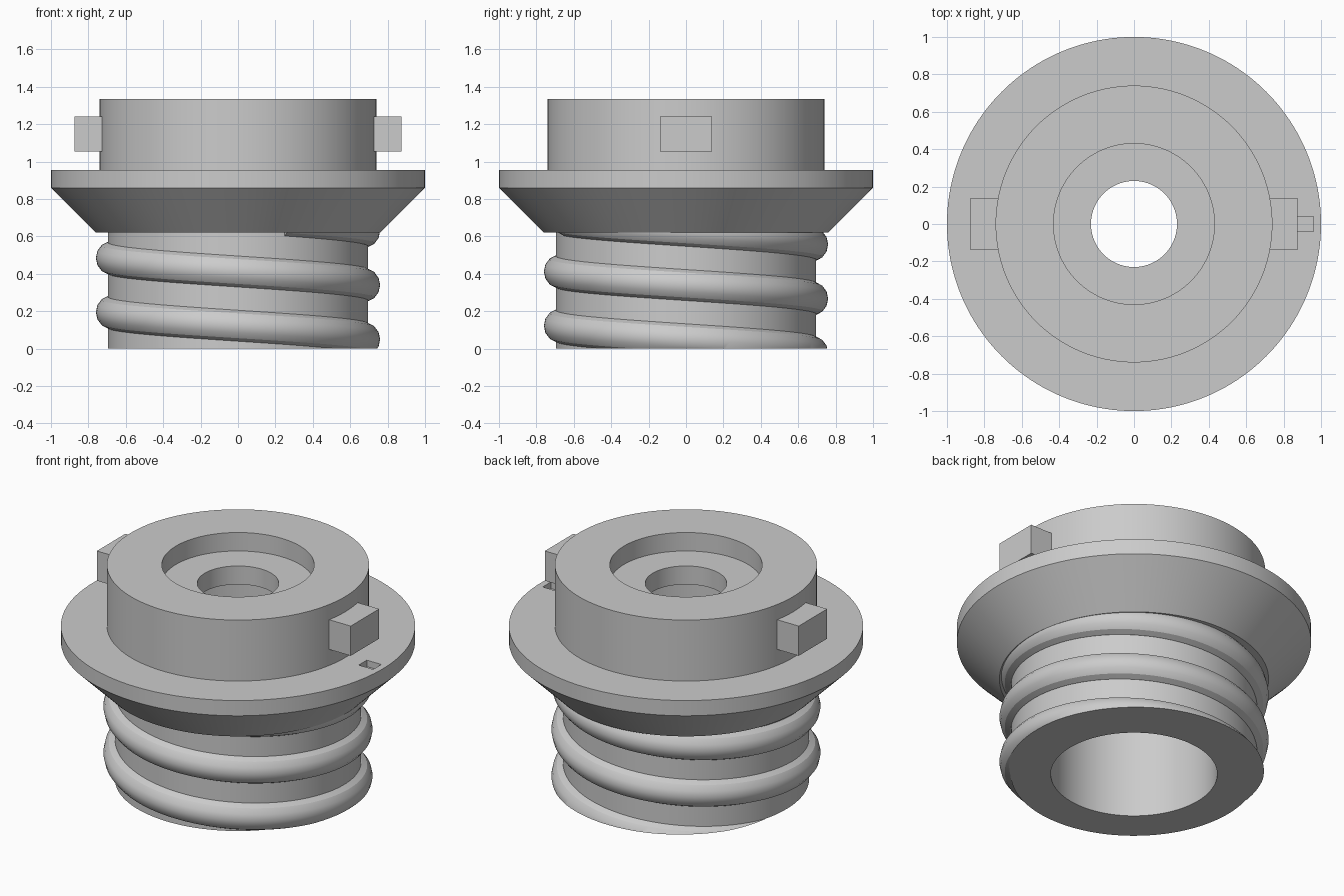
import bpy, bmesh
from math import cos, sin, pi, radians
from mathutils import Vector, Matrix

cube = bpy.data.objects.get("Cube")
if cube:
    bpy.data.objects.remove(cube, do_unlink=True)

grey = bpy.data.materials.new("light grey plastic")
grey.use_nodes = True
grey.diffuse_color = (0.6, 0.6, 0.6, 1)
grey.node_tree.nodes["Principled BSDF"].inputs["Base Color"].default_value = (0.6, 0.6, 0.6, 1)


def finish(name, bm, smooth=True):
    """Turn a bmesh into a named grey object."""
    bmesh.ops.recalc_face_normals(bm, faces=bm.faces)
    mesh = bpy.data.meshes.new(name)
    bm.to_mesh(mesh)
    bm.free()
    mesh.materials.append(grey)
    obj = bpy.data.objects.new(name, mesh)
    bpy.context.collection.objects.link(obj)
    bpy.ops.object.select_all(action='DESELECT')
    obj.select_set(True)
    bpy.context.view_layer.objects.active = obj
    if smooth:
        bpy.ops.object.shade_smooth_by_angle(angle=radians(25))
    return obj


def box(name, low, high):
    low, high = Vector(low), Vector(high)
    bm = bmesh.new()
    bmesh.ops.create_cube(bm, size=1, matrix=Matrix.Translation((low + high) / 2)
                          @ Matrix.Diagonal((high - low).to_4d()))
    return finish(name, bm, smooth=False)


def sweep(bm, rings, closed):
    """Skin a list of closed vertex loops."""
    n = len(rings[0])
    for i in range(len(rings) - (0 if closed else 1)):
        a, b = rings[i], rings[(i + 1) % len(rings)]
        for j in range(n):
            k = (j + 1) % n
            bm.faces.new((a[j], a[k], b[k], b[j]))


# Body: hollow neck, conical flange, cap with a recess and a through hole
profile = [(0.47, 0), (0.695, 0), (0.695, 0.62), (0.76, 0.62), (1, 0.86), (1, 0.955),
           (0.74, 0.955), (0.74, 1.335), (0.43, 1.335), (0.43, 1.22),
           (0.23, 1.22), (0.23, 1.105), (0.47, 1.105)]
SIDES = 160
bm = bmesh.new()
rings = []
for i in range(SIDES):
    t = 2 * pi * i / SIDES
    rings.append([bm.verts.new((r * cos(t), r * sin(t), z)) for r, z in profile])
sweep(bm, rings, closed=True)
body = finish("body", bm)

# Small slot cut into the flange beside the left lug
cutter = box("slot_cutter", (0.86, -0.04, 0.915), (0.96, 0.04, 1.0))
cutter.hide_render = True
cut = body.modifiers.new("slot", 'BOOLEAN')
cut.operation = 'DIFFERENCE'
cut.solver = 'EXACT'
cut.object = cutter
bpy.context.view_layer.objects.active = body
bpy.ops.object.modifier_apply(modifier=cut.name)
bpy.data.objects.remove(cutter, do_unlink=True)

# Locking lugs on both sides of the cap
box("left_lug", (0.70, -0.14, 1.055), (0.875, 0.14, 1.24))
box("right_lug", (-0.875, -0.14, 1.055), (-0.70, 0.14, 1.24))

# Rounded helical thread, rising clockwise and trimmed flat at the base
PITCH, STEPS, SECTION = 0.29, 120, 14
bm = bmesh.new()
rings = []
for i in range(-STEPS // 2, int(STEPS * 2.2)):
    turn = i / STEPS
    t = -2 * pi * turn
    ring = []
    for j in range(SECTION):
        a = 2 * pi * j / SECTION
        r = 0.68 + 0.08 * cos(a)
        ring.append(bm.verts.new((r * cos(t), r * sin(t), 0.05 + PITCH * turn + 0.085 * sin(a))))
    rings.append(ring)
sweep(bm, rings, closed=False)
bm.faces.new(rings[0])
bm.faces.new(rings[-1])
bmesh.ops.bisect_plane(bm, geom=bm.verts[:] + bm.edges[:] + bm.faces[:],
                       plane_co=(0, 0, 0), plane_no=(0, 0, 1), clear_inner=True)
bmesh.ops.holes_fill(bm, edges=[e for e in bm.edges if e.is_boundary])
finish("thread", bm)
